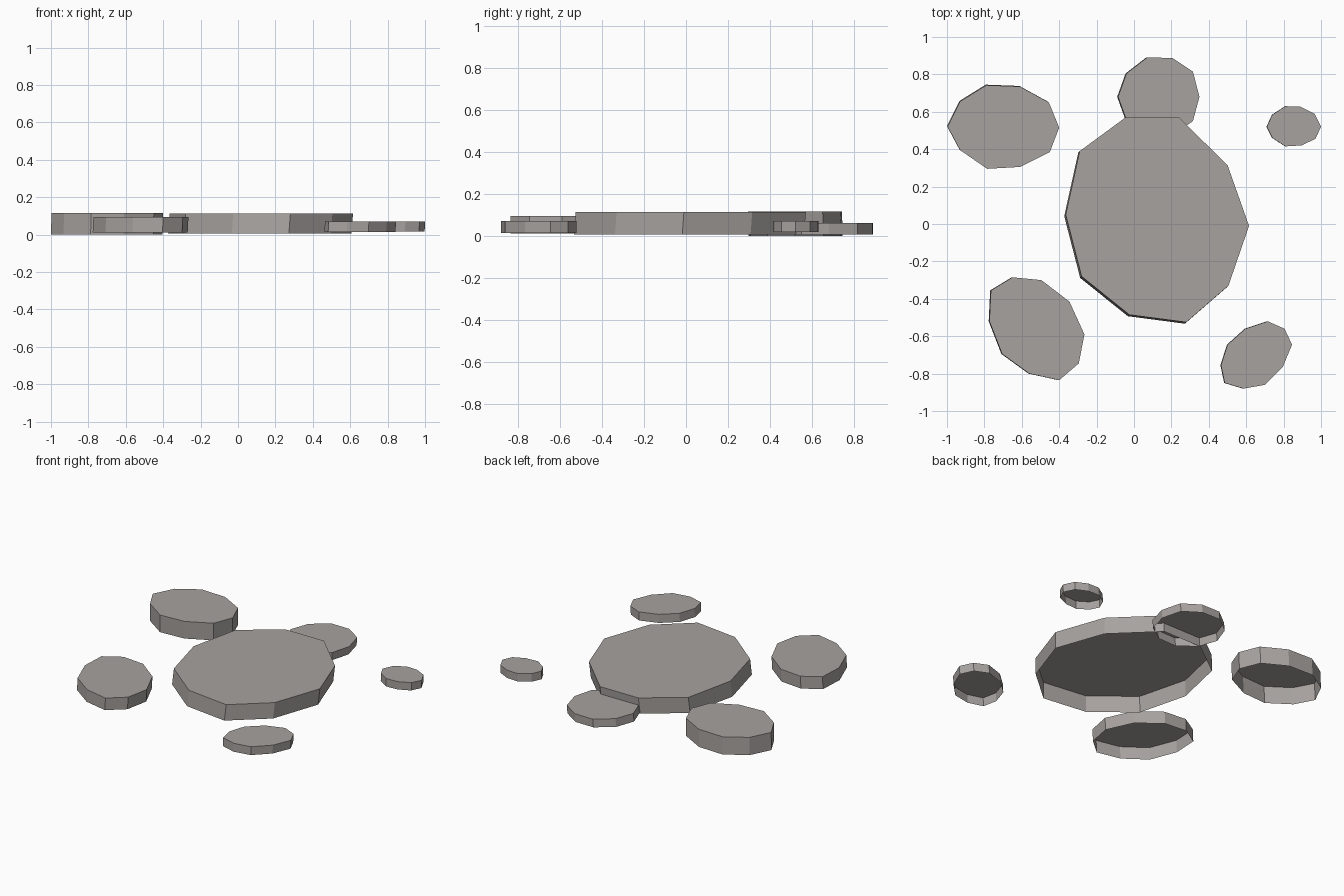
import bpy, bmesh

stone_grey = bpy.data.materials.new("stone_grey")
stone_grey.diffuse_color = (0.39, 0.365, 0.35, 1)


def stone(name, bottom, top, lean, outline):
    """Ten-sided slab with an open underside; the foot is shifted by lean."""
    bm = bmesh.new()
    cap = bm.faces.new([bm.verts.new((x, y, top)) for x, y in outline])
    cap.normal_update()
    if cap.normal.z < 0:
        cap.normal_flip()
    foot = bmesh.ops.extrude_edge_only(bm, edges=bm.edges[:])["geom"]
    for v in foot:
        if isinstance(v, bmesh.types.BMVert):
            v.co.x += lean[0]
            v.co.y += lean[1]
            v.co.z = bottom
    bmesh.ops.recalc_face_normals(bm, faces=bm.faces[:])
    cap = max(bm.faces, key=lambda f: len(f.verts))
    cap.normal_update()
    if cap.normal.z < 0:
        bmesh.ops.reverse_faces(bm, faces=bm.faces[:])
    mesh = bpy.data.meshes.new(name)
    bm.to_mesh(mesh)
    bm.free()
    mesh.materials.append(stone_grey)
    bpy.context.collection.objects.link(bpy.data.objects.new(name, mesh))


# Large middle stone
stone("center_stone", 0.007, 0.113, (-0.008, -0.008), [
    (-0.365, 0.05), (-0.29, 0.39), (-0.045, 0.57), (0.24, 0.57), (0.50, 0.315),
    (0.615, -0.01), (0.505, -0.33), (0.28, -0.525), (-0.025, -0.485), (-0.28, -0.28)])

# Small stones around it
stone("back_left_stone", 0.0, 0.117, (-0.003, 0.003), [
    (-0.997, 0.52), (-0.93, 0.655), (-0.79, 0.742), (-0.61, 0.735), (-0.455, 0.65),
    (-0.40, 0.515), (-0.45, 0.385), (-0.61, 0.305), (-0.785, 0.295), (-0.93, 0.395)])

stone("back_stone", 0.008, 0.062, (-0.005, 0.0), [
    (-0.085, 0.68), (-0.04, 0.805), (0.07, 0.89), (0.205, 0.888), (0.315, 0.815),
    (0.35, 0.68), (0.315, 0.55), (0.205, 0.475), (0.07, 0.47), (-0.04, 0.555)])

stone("back_right_stone", 0.018, 0.071, (-0.002, 0.0), [
    (0.71, 0.52), (0.74, 0.585), (0.81, 0.63), (0.89, 0.627), (0.965, 0.59),
    (1.0, 0.52), (0.97, 0.455), (0.895, 0.42), (0.81, 0.415), (0.74, 0.46)])

stone("front_left_stone", 0.012, 0.094, (-0.004, 0.0), [
    (-0.765, -0.355), (-0.65, -0.285), (-0.495, -0.30), (-0.345, -0.415), (-0.265, -0.59),
    (-0.295, -0.745), (-0.40, -0.835), (-0.56, -0.80), (-0.705, -0.695), (-0.773, -0.52)])

stone("front_right_stone", 0.014, 0.071, (-0.003, 0.0), [
    (0.50, -0.645), (0.595, -0.56), (0.715, -0.52), (0.805, -0.56), (0.845, -0.645),
    (0.795, -0.765), (0.70, -0.86), (0.585, -0.88), (0.485, -0.85), (0.465, -0.755)])
